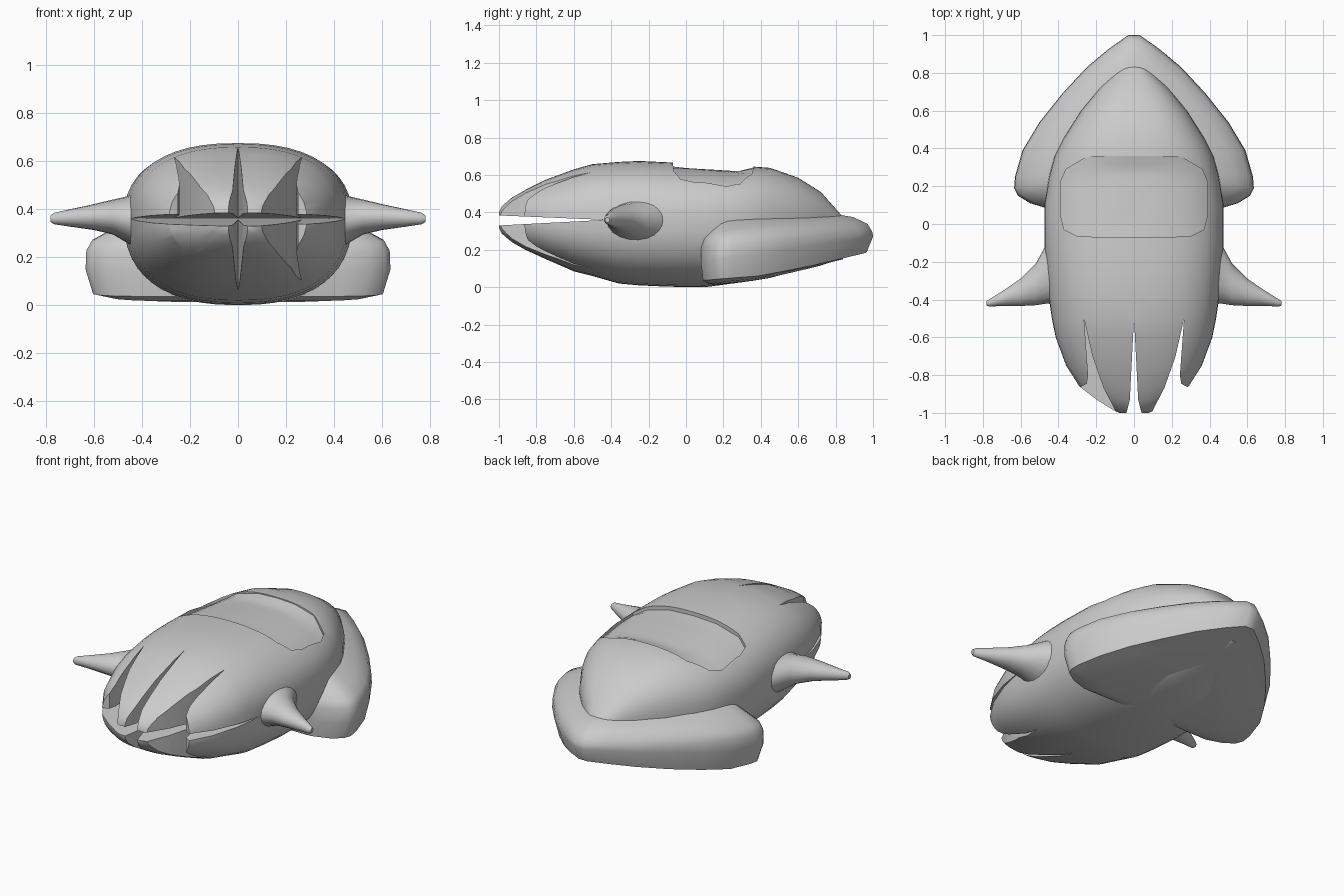
import bpy, bmesh, math

if "Cube" in bpy.data.objects:
    bpy.data.objects.remove(bpy.data.objects["Cube"])

grey = bpy.data.materials.new("soft grey")
grey.diffuse_color = (0.6, 0.6, 0.6, 1)
grey.use_nodes = True
grey.node_tree.nodes["Principled BSDF"].inputs["Base Color"].default_value = grey.diffuse_color


def loft(name, rings):
    """Skin a list of closed rings and cap both ends."""
    bm = bmesh.new()
    rows = [[bm.verts.new(p) for p in ring] for ring in rings]
    n = len(rows[0])
    for a, b in zip(rows, rows[1:]):
        for i in range(n):
            j = (i + 1) % n
            bm.faces.new((a[i], a[j], b[j], b[i]))
    bm.faces.new(rows[0])
    bm.faces.new(rows[-1])
    bmesh.ops.recalc_face_normals(bm, faces=bm.faces)
    mesh = bpy.data.meshes.new(name)
    bm.to_mesh(mesh)
    bm.free()
    mesh.materials.append(grey)
    ob = bpy.data.objects.new(name, mesh)
    bpy.context.collection.objects.link(ob)
    return ob


def activate(ob):
    bpy.ops.object.select_all(action='DESELECT')
    ob.select_set(True)
    bpy.context.view_layer.objects.active = ob


def cut(ob, cutter):
    mod = ob.modifiers.new("cut", 'BOOLEAN')
    mod.operation, mod.solver, mod.object = 'DIFFERENCE', 'EXACT', cutter
    activate(ob)
    bpy.ops.object.modifier_apply(modifier=mod.name)
    bpy.data.objects.remove(cutter, do_unlink=True)


def smooth(ob, angle=38):
    activate(ob)
    bpy.ops.object.shade_smooth_by_angle(angle=math.radians(angle))


def lerp(table, y, k):
    """Read column k of a table sorted by its first column."""
    if y <= table[0][0]:
        return table[0][k]
    for a, b in zip(table, table[1:]):
        if y <= b[0]:
            return a[k] + (b[k] - a[k]) * (y - a[0]) / (b[0] - a[0])
    return table[-1][k]


def mirrored(half):
    return half + [(-x, y) for x, y in reversed(half) if x > 0]


# Body stations: y, half width, top, bottom
BODY = [(-1.0, .085, .405, .315), (-.985, .115, .435, .285), (-.93, .2, .48, .24),
        (-.86, .29, .52, .2), (-.75, .36, .575, .15), (-.6, .415, .63, .085),
        (-.5, .435, .658, .06), (-.36, .455, .67, .02), (-.25, .465, .675, .01),
        (-.1, .475, .668, .003), (.1, .475, .66, 0), (.25, .45, .652, .02),
        (.36, .42, .645, .035), (.45, .375, .638, .05), (.6, .28, .585, .09),
        (.72, .18, .51, .12), (.84, .05, .375, .15)]
POWER, SEGMENTS = 2.4, 48


def body_ring(y, w, top, bottom):
    mid = min(.36, top - .045)
    ring = []
    for i in range(SEGMENTS):
        a = 2 * math.pi * i / SEGMENTS
        c, s = math.cos(a), math.sin(a)
        h = top - mid if s > 0 else mid - bottom
        ring.append((w * math.copysign(abs(c) ** (2 / POWER), c), y,
                     mid + h * math.copysign(abs(s) ** (2 / POWER), s)))
    return ring


body = loft("body", [body_ring(*row) for row in BODY])

# Shallow recess across the back
FLOOR = [(-.07, .645), (0, .637), (.15, .628), (.28, .62), (.36, .64)]
outline = mirrored([(0, -.07), (.15, -.07), (.3, -.065), (.37, -.03), (.39, .05), (.39, .22),
                    (.36, .29), (.25, .355), (.12, .36), (0, .36)])


def recess_ring(scale):
    ring = []
    for x, y in outline:
        x, y = x * scale, .15 + (y - .15) * scale
        fall = (1 - (abs(x) / lerp(BODY, y, 1)) ** POWER) ** (1 / POWER)
        ring.append((x, y, .36 + (lerp(FLOOR, y, 1) - .36) * fall))
    return ring


rings = [[(x, y, .9) for x, y in outline]]
rings += [recess_ring(s) for s in (1, .92, .8, .65, .5, .35, .2, .05)]
cut(body, loft("recess_cutter", rings))

# Mouth gap between upper and lower tentacles
wedge = [(-.43, .36), (-1.1, .388), (-1.1, .325)]
cut(body, loft("mouth_cutter", [[(x, y, z) for y, z in wedge] for x in (-.7, .7)]))

# Slits that split each jaw into four tentacles
center_slit = [(0, -.5), (.013, -.75), (.022, -.93), (.04, -1.0), (.06, -1.05),
               (-.06, -1.05), (-.04, -1.0), (-.022, -.93), (-.013, -.75)]
side_slit = [(.265, -.5), (.243, -.8), (.25, -.845), (.28, -.862), (.4, -.87), (.4, -1.05),
             (.075, -1.05), (.1, -.985), (.16, -.87), (.22, -.7)]
for slit in (center_slit, side_slit, [(-x, y) for x, y in side_slit]):
    cut(body, loft("slit_cutter", [[(x, y, z) for x, y in slit] for z in (-.2, .9)]))
smooth(body)

# Broad tail fin: scaled outlines, each with height = base + slope * y
fin_outline = mirrored([(.45, .08), (.55, .11), (.615, .15), (.635, .19), (.63, .25),
                        (.59, .39), (.5, .54), (.38, .69), (.25, .83), (.13, .93), (.03, 1)])


def fin_ring(scale, height):
    pts = [(x * scale, .3 + (y - .3) * scale) for x, y in fin_outline]
    return [(x, y, height(y)) for x, y in pts]


def under(y):
    return lerp([(.1, .005), (.2, .018), (.4, .04), (.7, .11), (.97, .185)], y, 1)


fin = loft("tail_fin", [
    fin_ring(.6, under),
    fin_ring(.82, lambda y: under(y) + .01),
    fin_ring(.95, lambda y: under(y) + .035 * (1 - y)),
    fin_ring(1, lambda y: .12 + .15 * y),
    fin_ring(.995, lambda y: .21 + .085 * y),
    fin_ring(.96, lambda y: .25 + .09 * y),
    fin_ring(.85, lambda y: .285 + .1 * y),
    fin_ring(.7, lambda y: .345 + .06 * y),
    fin_ring(.5, lambda y: .37 + .05 * y)])
smooth(fin)

# Side tentacles: x, centre y, half depth, centre z, half height
ARM = [(.38, -.24, .21, .355, .15), (.455, -.255, .165, .355, .1), (.52, -.32, .11, .367, .073),
       (.6, -.362, .072, .367, .054), (.7, -.395, .038, .363, .036),
       (.765, -.418, .02, .361, .024), (.78, -.42, .012, .36, .014)]
for side, label in ((1, "right"), (-1, "left")):
    rings = []
    for x, cy, ry, cz, rz in ARM:
        angles = [2 * math.pi * i / 20 for i in range(20)]
        rings.append([(side * x, cy + ry * math.cos(a), cz + rz * math.sin(a)) for a in angles])
    smooth(loft("side_tentacle_" + label, rings), 50)
